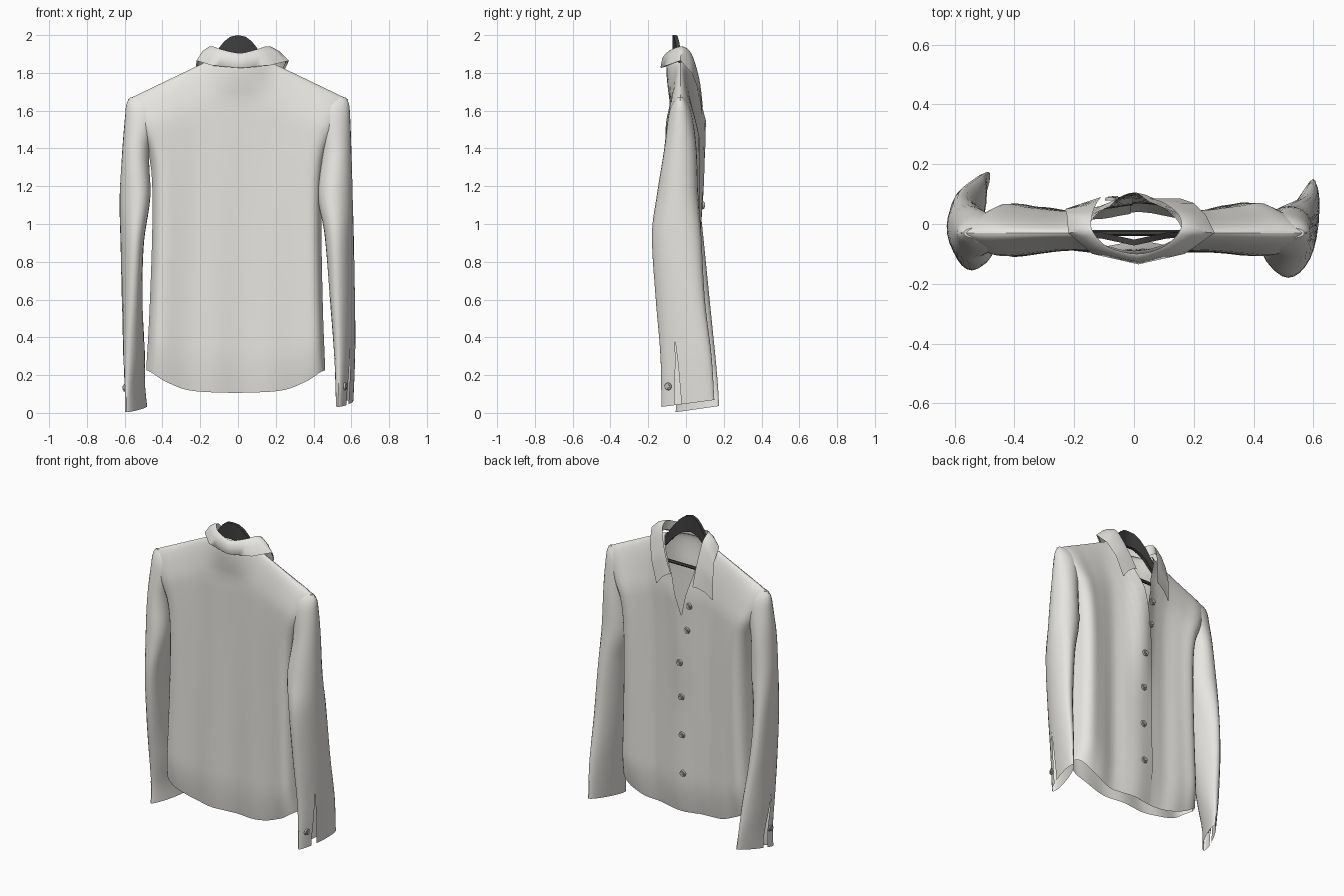
import bpy, bmesh, math
from mathutils import Vector, Matrix

if "Cube" in bpy.data.objects:
    bpy.data.objects.remove(bpy.data.objects["Cube"])


def material(name, rgb):
    m = bpy.data.materials.new(name)
    m.diffuse_color = (*rgb, 1)
    m.use_nodes = True
    m.node_tree.nodes["Principled BSDF"].inputs["Base Color"].default_value = m.diffuse_color
    return m


CLOTH = material("light_grey_cloth", (0.80, 0.785, 0.75))
DARK = material("dark_hanger", (0.05, 0.05, 0.05))
BUTTON = material("grey_button", (0.48, 0.48, 0.46))


def finish(bm, name, mat, angle=50):
    bmesh.ops.recalc_face_normals(bm, faces=bm.faces)
    me = bpy.data.meshes.new(name)
    bm.to_mesh(me)
    bm.free()
    me.materials.append(mat)
    ob = bpy.data.objects.new(name, me)
    bpy.context.collection.objects.link(ob)
    bpy.ops.object.select_all(action='DESELECT')
    bpy.context.view_layer.objects.active = ob
    ob.select_set(True)
    bpy.ops.object.shade_smooth_by_angle(angle=math.radians(angle))
    return ob


def grid(rows, name, mat, closed=False, cap=False, angle=50, skip=None):
    """Skin a list of point rows, leaving out the faces that skip(row, column) picks."""
    bm = bmesh.new()
    vs = [[bm.verts.new(p) for p in r] for r in rows]
    n = len(rows[0])
    for k, (a, b) in enumerate(zip(vs, vs[1:])):
        for i in range(n if closed else n - 1):
            if skip and skip(k, i):
                continue
            j = (i + 1) % n
            bm.faces.new((a[i], a[j], b[j], b[i]))
    if cap:
        bm.faces.new(vs[0])
    return finish(bm, name, mat, angle)


def interp(table, t):
    """Smoothed lookup of tuples keyed by their first, rising value."""
    if t <= table[0][0]:
        return table[0][1:]
    for k in range(len(table) - 1):
        a, b = table[k], table[k + 1]
        if t <= b[0]:
            p, q = table[max(k - 1, 0)], table[min(k + 2, len(table) - 1)]
            h = b[0] - a[0]
            f = (t - a[0]) / h
            out = []
            for c in range(1, len(a)):
                ma = (b[c] - p[c]) / (b[0] - p[0]) * h
                mb = (q[c] - a[c]) / (q[0] - a[0]) * h
                out.append((2*f**3 - 3*f*f + 1) * a[c] + (f**3 - 2*f*f + f) * ma
                           + (3*f*f - 2*f**3) * b[c] + (f**3 - f*f) * mb)
            return tuple(out)
    return table[-1][1:]


# ---- torso shape: side edge, hem and depth across the width ----
SIDE = [(0, .474), (.2, .460), (.5, .448), (.68, .452), (.78, .475),
        (.88, .535), (.96, .572), (1, .582)]
HEM = [(0, .105), (.25, .12), (.38, .17), (.47, .225), (.6, .23)]
BACK = [(0, .06), (.4, .058), (.7, .072), (.88, .075), (.96, .05), (1, 0)]
FRONT = [(.3, .085), (.45, .072), (.7, .085), (.87, .098), (.96, .065), (1, 0)]
CENTRE = [(0, .085), (.4, .09), (.62, .115), (.85, .13), (1, .13)]


def torso(x, t, face, lift=0.0):
    """Point on the back (face -1) or buttoned (face 1) side of the torso."""
    ax = abs(x)
    hem = interp(HEM, ax)[0]
    top = min(1.94 - .48 * ax, 1.86)
    z = hem + t * (top - hem)
    u = min(1, ax / interp(SIDE, t)[0])
    if face < 0:
        depth = interp(BACK, u)[0]
    else:
        depth = interp(FRONT, u)[0]
        if u < .3:
            c = interp(CENTRE, t)[0]
            depth += (c - depth) * (.5 + .5 * math.cos(u / .3 * math.pi))
    # the cloth rounds over at the shoulder and tucks in at the hem
    swell = min(1, (1 - t) / (.13 if face < 0 else .18)) ** .5
    depth -= .35 * depth * (max(0, .13 - t) / .13) ** 1.6
    fold = .010 * math.sin(x * 21 + 1) * (1 - t) * (1 - u ** 4)
    neck = max(0, 1 - (x / .17) ** 2) * max(0, (t - .88) / .12)
    y = -.03 + face * (depth * swell + .06 * neck) + fold + lift * swell
    return (x - .012 * (1 - t), y, z)


NT = 36
TS = [.5 - .5 * math.cos(math.pi * (i / NT)) for i in range(NT + 1)]

# Back panel
rows = []
for t in TS:
    e = interp(SIDE, t)[0]
    rows.append([torso(e * math.sin(i / 20 * math.pi / 2), t, -1)
                 for i in range(-20, 21)])
grid(rows, "back_panel", CLOTH)

# Two buttoned panels, overlapping at the placket and open in a V at the neck
OVER = [(0, -.09), (.6, -.075), (.75, -.03), (.88, .05), (1, .16)]
UNDER = [(0, .0), (.6, .0), (.75, -.03), (.88, -.08), (1, -.15)]
for name, side, edge, lift in (("over_panel", 1, OVER, .006),
                               ("under_panel", -1, UNDER, 0)):
    rows = []
    for t in TS:
        e, inner = side * interp(SIDE, t)[0], interp(edge, t)[0]
        rows.append([torso(inner + (e - inner) * math.sin(i / 22 * math.pi / 2),
                           t, 1, lift * (1 - i / 22)) for i in range(23)])
    grid(rows, name, CLOTH)

# ---- sleeves: z, |x|, y, half width, half depth, slant ----
SLEEVE_R = [(.05, .565, .01, .030, .14, .25), (.3, .565, 0, .045, .135, .24),
            (.6, .553, -.03, .060, .13, .22), (.95, .535, -.05, .075, .13, .15),
            (1.15, .515, -.045, .092, .11, .1), (1.4, .52, -.03, .080, .085, 0),
            (1.58, .505, -.03, .088, .062, 0), (1.64, .505, -.03, .082, .042, 0),
            (1.67, .525, -.03, .045, .018, 0)]
SLEEVE_L = [(.02, .54, .06, .028, .115, -.45), (.12, .545, .06, .032, .11, -.4),
            (.3, .55, .04, .050, .115, -.25), (.6, .56, 0, .055, .125, 0),
            (.9, .56, -.03, .060, .125, .12), (1.15, .545, -.035, .080, .105, .15),
            (1.4, .54, -.03, .072, .085, 0), (1.58, .507, -.03, .09, .062, 0),
            (1.64, .505, -.03, .085, .042, 0), (1.67, .525, -.03, .045, .018, 0)]


def sleeve_point(table, side, z, a, grow=0.0):
    cx, cy, hx, hy, slant = interp(table, z)
    dy = (hy + grow) * math.sin(a)
    x = cx + (hx + grow) * math.cos(a) + slant * dy
    droop = .15 * dy * max(0, 1 - z / .4)
    return (side * x, cy + dy, z + droop)


for name, side, table in (("right", 1, SLEEVE_R), ("left", -1, SLEEVE_L)):
    z0, z1 = table[0][0], table[-1][0]
    rows = []
    for k in range(41):
        z = z1 + (z0 - z1) * (k / 40) ** 1.2
        # the wrist slit narrows to a point at its top
        row = []
        for i in range(24):
            a = i / 24 * 2 * math.pi
            if i in (22, 23):
                half = math.pi / 24 * (min(1, max(.05, (k - 33) / 6)) if k >= 33 else 1)
                a = 22.5 / 12 * math.pi + (half if i == 23 else -half)
            row.append(sleeve_point(table, side, z, a))
        rows.append(row)
    grid(rows, name + "_sleeve", CLOTH, closed=True, cap=True,
         skip=lambda k, i: i == 22 and k >= 33)


# ---- buttons ----
def button(name, loc, axis):
    bm = bmesh.new()
    rot = Vector(axis).to_track_quat('Z', 'Y').to_matrix().to_4x4()
    for r, d, off in ((.021, .010, 0), (.011, .006, .006)):
        bmesh.ops.create_cone(bm, cap_ends=True, segments=14, radius1=r,
                              radius2=r * .85, depth=d,
                              matrix=Matrix.Translation(loc) @ rot
                              @ Matrix.Translation((0, 0, off)))
    finish(bm, name, BUTTON, 30)


for i, (x, z) in enumerate(((-.075, 1.48), (-.06, 1.32), (-.01, 1.10),
                            (-.01, .87), (-.01, .62), (-.015, .37))):
    button("front_button_%d" % (i + 1), torso(x, (z - .107) / 1.753, 1, .010), (0, 1, 0))
button("right_cuff_button", sleeve_point(SLEEVE_R, 1, .15, -.8, .004), (1, -.25, 0))
button("left_cuff_button", sleeve_point(SLEEVE_L, -1, .14, -.75, .002), (-1, .1, 0))

# ---- collar: fold line and outer edge from one tip round the neck to the other ----
FOLD = [(.05, .085, 1.66), (.10, .07, 1.77), (.15, .03, 1.90), (.155, -.02, 1.94),
        (.10, -.075, 1.925), (.01, -.10, 1.905), (-.09, -.075, 1.925),
        (-.14, -.02, 1.94), (-.14, .03, 1.90), (-.125, .07, 1.76), (-.11, .09, 1.62)]
EDGE = [(.155, .085, 1.57), (.20, .07, 1.70), (.24, .03, 1.80), (.270, -.03, 1.865),
        (.17, -.10, 1.84), (.015, -.135, 1.83), (-.14, -.10, 1.84),
        (-.22, -.03, 1.865), (-.225, .03, 1.79), (-.23, .05, 1.68), (-.23, .05, 1.55)]
rows = []
for k in range(41):
    s = k / 4
    f = Vector(interp([(i, *p) for i, p in enumerate(FOLD)], s))
    j = min(9, int(s))
    e = Vector(EDGE[j]).lerp(Vector(EDGE[j + 1]), s - j)
    away = Vector((e.x - f.x, e.y - f.y, 0)).normalized()
    stand = f + Vector((away.x * .012, away.y * .012,
                        -.005 - .07 * math.sin(math.pi * s / 10)))
    mid = f.lerp(e, .5) + away * .008 + Vector((0, 0, .012))
    rows.append([stand, f, f.lerp(mid, .3) + Vector((0, 0, .006)), mid, e,
                 e.lerp(stand, .15) - Vector((0, 0, .004 * math.sin(math.pi * s / 10)))])
grid(rows, "collar", CLOTH, angle=60)

# ---- hanger: arched board, bent back under the shoulders, and a straight bar ----
TOP = [(0, 2.0), (.04, 1.992), (.075, 1.965), (.11, 1.92), (.2, 1.79), (.45, 1.65)]
LOW = [(.45, 1.62), (.2, 1.74), (.11, 1.84), (.075, 1.87), (.04, 1.89), (0, 1.895)]
pairs = list(zip(TOP, reversed(LOW)))
pairs = [((-a, b), (-c, d)) for (a, b), (c, d) in reversed(pairs[1:])] + pairs
rows = []
for (xa, za), (xb, zb) in pairs:
    y = -.062 + .03 * min(1, abs(xa) / .14)
    rows.append([(xa, y - .01, za), (xa, y + .01, za), (xb, y + .01, zb), (xb, y - .01, zb)])
grid(rows, "hanger_board", DARK, closed=True, cap=True, angle=30)
bm = bmesh.new()
bmesh.ops.create_cone(bm, cap_ends=True, segments=12, radius1=.01, radius2=.01, depth=.8,
                      matrix=Matrix.Translation((0, -.03, 1.68))
                      @ Matrix.Rotation(math.pi / 2, 4, 'Y'))
finish(bm, "hanger_bar", DARK, 30)
